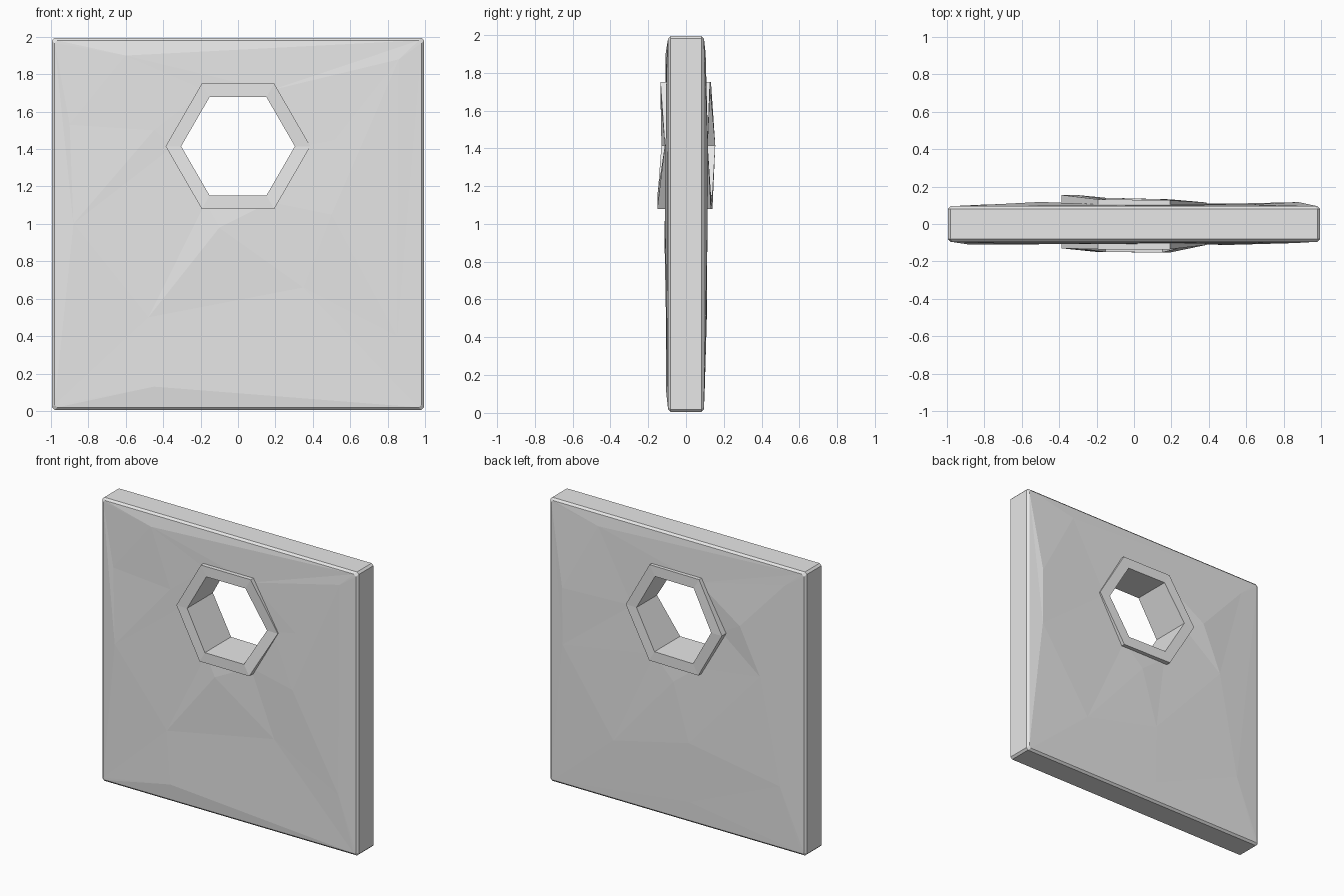
import bpy, bmesh, math
from mathutils import Vector
from mathutils.geometry import delaunay_2d_cdt

if "Cube" in bpy.data.objects:
    bpy.data.objects.remove(bpy.data.objects["Cube"])

grey = bpy.data.materials.new("stone_grey")
grey.use_nodes = True
colour = (0.8, 0.8, 0.8, 1)
grey.diffuse_color = colour
grey.node_tree.nodes["Principled BSDF"].inputs["Base Color"].default_value = colour

HALF, THICK, EDGE = 0.995, 0.095, 0.014
HOLE_Z, OUTER, INNER, SOCKET = 1.415, 0.387, 0.304, 0.345


def hexagon(radius):
    return [(radius * math.cos(i * math.pi / 3),
             HOLE_Z + radius * math.sin(i * math.pi / 3)) for i in range(6)]


def rounded_square(half):
    """Square outline with small cut corners, centred at height 1."""
    h, c = half, half - EDGE
    corners = [(h, -c), (h, c), (c, h), (-c, h), (-h, c), (-h, -c), (-c, -h), (c, -h)]
    return [(x, z + 1) for x, z in corners]


def strip(bm, a, b):
    n = len(a)
    for i in range(n):
        bm.faces.new((a[i], a[(i + 1) % n], b[(i + 1) % n], b[i]))


def finish(bm, name):
    bmesh.ops.recalc_face_normals(bm, faces=bm.faces[:])
    mesh = bpy.data.meshes.new(name)
    bm.to_mesh(mesh)
    bm.free()
    obj = bpy.data.objects.new(name, mesh)
    obj.data.materials.append(grey)
    bpy.context.collection.objects.link(obj)


def lumpy_face(bm, side, bumps):
    """Triangulated rough face around the hole; returns its rim and hole loops."""
    rim, hole = rounded_square(HALF - EDGE), hexagon(SOCKET)
    pts = rim + hole + [(x, z) for x, z, _ in bumps]
    depth = [THICK] * len(rim) + [0.105] * len(hole) + [d for _, _, d in bumps]
    n = len(rim)
    edges = [(i, (i + 1) % n) for i in range(n)]
    edges += [(n + i, n + (i + 1) % 6) for i in range(6)]
    verts2, _, tris, orig, _, _ = delaunay_2d_cdt([Vector(p) for p in pts], edges, [], 0, 1e-5)
    verts, lookup = [], {}
    for p, src in zip(verts2, orig):
        v = bm.verts.new((p.x, side * depth[src[0]], p.y))
        verts.append(v)
        lookup[src[0]] = v
    for tri in tris:
        centre = sum((verts2[i] for i in tri), Vector((0, 0))) / 3
        if (centre - Vector((0, HOLE_Z))).length > SOCKET * 0.85:
            bm.faces.new([verts[i] for i in tri])
    return [lookup[i] for i in range(n)], [lookup[n + i] for i in range(6)]


# Slab: rough front and back, rounded rim, hexagonal socket
front_bumps = [(-0.6, 1.9, 0.108), (-0.9, 1.53, 0.098), (-0.88, 1.0, 0.11),
               (-0.48, 0.5, 0.106), (-0.1, 0.98, 0.115), (0.5, 1.05, 0.112),
               (0.86, 1.88, 0.102), (0.52, 1.45, 0.106), (0.35, 0.66, 0.1),
               (-0.45, 0.13, 0.107), (0.85, 0.4, 0.1), (-0.45, 1.5, 0.108)]
back_bumps = [(0.02, 0.97, 0.112), (0.49, 0.43, 0.108), (-0.1, 0.57, 0.112),
              (-0.65, 1.18, 0.108), (-0.84, 1.87, 0.1), (0.61, 1.9, 0.104),
              (0.88, 1.0, 0.114), (0.88, 1.4, 0.117), (-0.1, 0.15, 0.1),
              (-0.5, 1.5, 0.118), (-0.8, 0.45, 0.104)]
bm = bmesh.new()
front_rim, front_hole = lumpy_face(bm, -1, front_bumps)
back_rim, back_hole = lumpy_face(bm, 1, back_bumps)
sides = [[bm.verts.new((x, s * (THICK - EDGE), z)) for x, z in rounded_square(HALF)]
         for s in (-1, 1)]
strip(bm, front_rim, sides[0])
strip(bm, sides[0], sides[1])
strip(bm, sides[1], back_rim)
strip(bm, front_hole, back_hole)
finish(bm, "slab")

# Hexagonal frame lining the hole, uneven in depth
front_depth = [0.112, 0.135, 0.135, 0.13, 0.15, 0.152]
back_depth = [0.115, 0.127, 0.132, 0.155, 0.14, 0.132]
bm = bmesh.new()
loops = []
for radius, side, depths in ((OUTER, -1, front_depth), (INNER, -1, front_depth),
                             (INNER, 1, back_depth), (OUTER, 1, back_depth)):
    loops.append([bm.verts.new((x, side * d, z))
                  for (x, z), d in zip(hexagon(radius), depths)])
for i in range(4):
    strip(bm, loops[i], loops[(i + 1) % 4])
finish(bm, "hole_frame")
